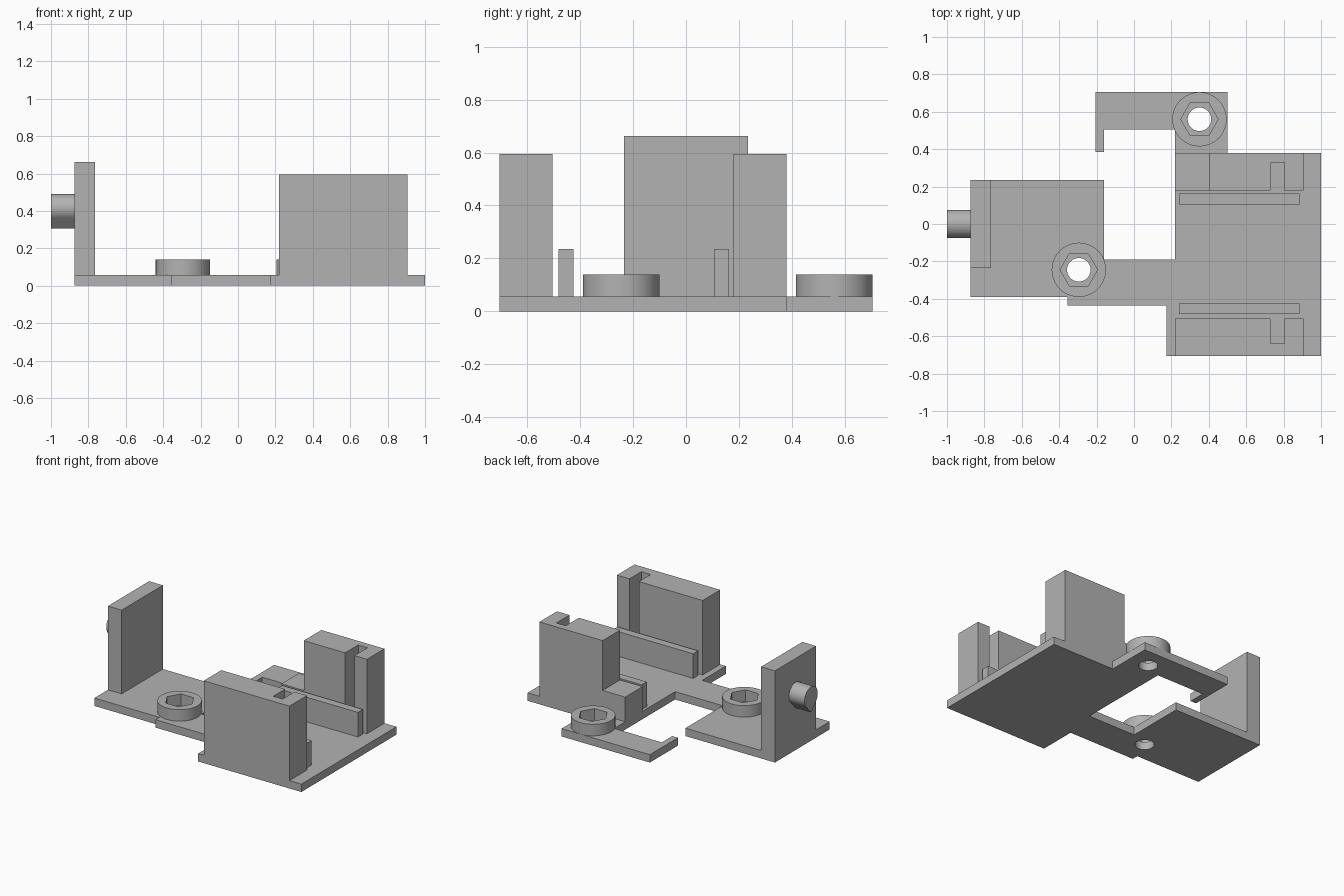
import bpy, bmesh, math
from mathutils import Matrix

old = bpy.data.objects.get("Cube")
if old:
    bpy.data.objects.remove(old, do_unlink=True)

# One plain grey plastic
grey = bpy.data.materials.new("grey plastic")
grey.use_nodes = True
GREY = (0.45, 0.45, 0.45, 1)
grey.diffuse_color = GREY
grey.node_tree.nodes["Principled BSDF"].inputs["Base Color"].default_value = GREY

BASE = 0.057    # plate thickness
BLOCK = 0.595   # holder block height
RAIL = 0.235    # rail and step height


def prism(name, points, z0, z1, turn=None):
    """Extrude a flat outline from z0 to z1, optionally turned afterwards."""
    bm = bmesh.new()
    face = bm.faces.new([bm.verts.new((x, y, z0)) for x, y in points])
    new = bmesh.ops.extrude_face_region(bm, geom=[face])["geom"]
    top = [v for v in new if isinstance(v, bmesh.types.BMVert)]
    bmesh.ops.translate(bm, verts=top, vec=(0, 0, z1 - z0))
    if turn:
        bm.transform(turn)
    bmesh.ops.recalc_face_normals(bm, faces=bm.faces)
    mesh = bpy.data.meshes.new(name)
    bm.to_mesh(mesh)
    bm.free()
    mesh.materials.append(grey)
    obj = bpy.data.objects.new(name, mesh)
    bpy.context.collection.objects.link(obj)
    return obj


def rect(x0, x1, y0, y1):
    return [(x0, y0), (x1, y0), (x1, y1), (x0, y1)]


def ngon(cx, cy, r, n):
    return [(cx + r * math.cos(math.tau * i / n), cy + r * math.sin(math.tau * i / n))
            for i in range(n)]


def activate(obj):
    bpy.ops.object.select_all(action="DESELECT")
    obj.select_set(True)
    bpy.context.view_layer.objects.active = obj


def cut(obj, cutter):
    """Subtract the cutter, apply, and discard it."""
    cutter.hide_render = True
    activate(obj)
    mod = obj.modifiers.new("cut", "BOOLEAN")
    mod.operation, mod.solver, mod.object = "DIFFERENCE", "EXACT", cutter
    bpy.ops.object.modifier_apply(modifier=mod.name)
    bpy.data.objects.remove(cutter, do_unlink=True)


def smooth(obj):
    activate(obj)
    bpy.ops.object.shade_smooth_by_angle(angle=math.radians(30))


# Base plate with its hooked arm and side platform
plate = prism("base_plate", [
    (1, -0.705), (1, 0.38), (0.5, 0.38), (0.5, 0.705), (-0.205, 0.705),
    (-0.205, 0.385), (-0.16, 0.385), (-0.16, 0.505), (0.22, 0.505),
    (0.22, -0.19), (-0.16, -0.19), (-0.16, 0.235), (-0.875, 0.235),
    (-0.875, -0.39), (-0.355, -0.39), (-0.355, -0.435), (0.175, -0.435),
    (0.175, -0.705)], 0, BASE)

# Screw collars: round boss, hexagonal nut pocket, hole through the plate
for name, cx, cy in (("front_collar", -0.295, -0.245), ("back_collar", 0.35, 0.56)):
    collar = prism(name, ngon(cx, cy, 0.145, 64), BASE, 0.14)
    cut(collar, prism("hex_cutter", ngon(cx, cy, 0.1, 6), 0, 0.3))
    cut(plate, prism("hole_cutter", ngon(cx, cy, 0.063, 48), -0.1, 0.3))
    smooth(collar)
smooth(plate)

# Upright wall
prism("upright_wall", rect(-0.875, -0.765, -0.235, 0.235), BASE, 0.662)

# Teardrop peg: arc above, point below, laid along x
R = 0.075
arc = [math.radians(-45 + 270 * i / 36) for i in range(37)]
drop = [(R * math.cos(a), R * math.sin(a)) for a in arc] + [(0, -R * 1.46)]
yz_to_x = Matrix(((0, 0, 1, 0), (1, 0, 0, 0), (0, 1, 0, 0.415), (0, 0, 0, 1)))
smooth(prism("teardrop_peg", drop, -1, -0.875, yz_to_x))


def slotted(x0, inner, slot, outer):
    """Block outline with a slot opening on its inner side."""
    return [(x0, outer), (x0, inner), (0.73, inner), (0.73, slot),
            (0.805, slot), (0.805, inner), (0.905, inner), (0.905, outer)]


# Facing holder blocks, the back one with a low step
prism("front_block", slotted(0.22, -0.505, -0.64, -0.705), BASE, BLOCK)
prism("back_block", slotted(0.4, 0.18, 0.33, 0.38), BASE, BLOCK)
prism("back_step", rect(0.22, 0.4, 0.18, 0.38), BASE, RAIL)

# Thin rails inside the blocks
for name, y in (("front_rail", -0.482), ("back_rail", 0.105)):
    prism(name, rect(0.24, 0.885, y, y + 0.057), BASE, RAIL)
